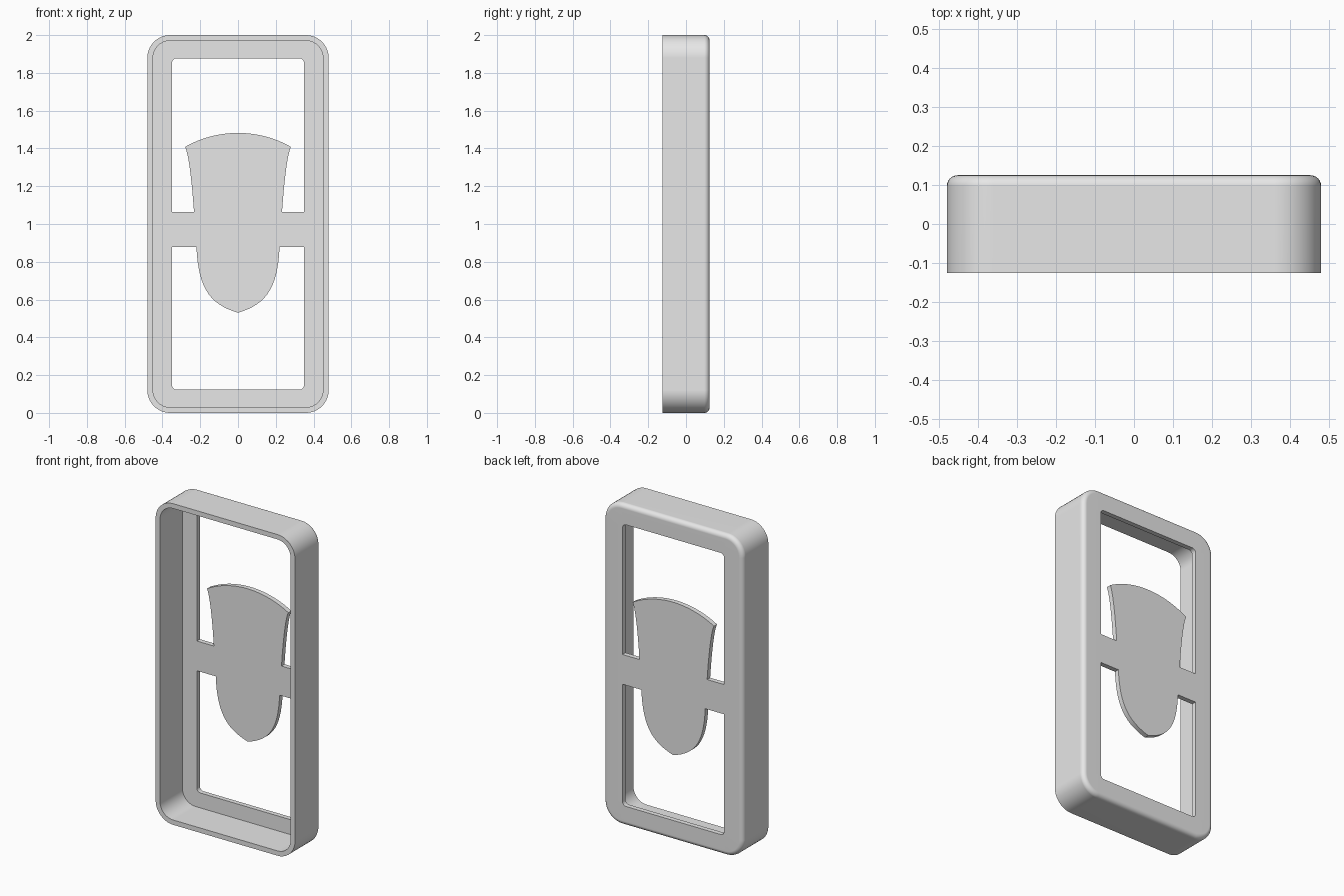
import bpy, bmesh
from math import cos, sin, pi, radians
from mathutils import Vector
from mathutils.geometry import interpolate_bezier

if "Cube" in bpy.data.objects:
    bpy.data.objects.remove(bpy.data.objects["Cube"], do_unlink=True)

FRONT, BACK = -0.125, 0.125
PLATE = BACK - 0.03            # inner face of the back plate
WALL, BEVEL = 0.03, 0.028
HALF_W, HALF_H, RADIUS = 0.48, 1.0, 0.12
WIN_W, WIN_H, WIN_R = 0.35, 0.877, 0.025
BAR_LOW, BAR_HIGH = 0.878, 1.063

grey = bpy.data.materials.new("light grey")
grey.use_nodes = True
grey.diffuse_color = (0.8, 0.8, 0.8, 1)
grey.node_tree.nodes["Principled BSDF"].inputs["Base Color"].default_value = (0.8, 0.8, 0.8, 1)

bm = bmesh.new()


def ring(w, h, r, y, steps=10):
    """Rounded rectangle with extra points where the crossbar meets the sides."""
    pts = []
    for k, (sx, sz) in enumerate([(1, 1), (-1, 1), (-1, -1), (1, -1)]):
        for i in range(steps + 1):
            a = (k + i / steps) * pi / 2
            pts.append((sx * (w - r) + r * cos(a), y, 1 + sz * (h - r) + r * sin(a)))
        if k == 1:
            pts += [(-w, y, BAR_HIGH), (-w, y, BAR_LOW)]
        if k == 3:
            pts += [(w, y, BAR_LOW), (w, y, BAR_HIGH)]
    return [bm.verts.new(p) for p in pts]


def inset_ring(d, y):
    return ring(HALF_W - d, HALF_H - d, RADIUS - d, y)


def bridge(a, b):
    for i in range(len(a)):
        j = (i + 1) % len(a)
        bm.faces.new((a[i], a[j], b[j], b[i]))


# Tray-like frame: inner wall, front rim, outer wall, rounded back edge, window
rings = [ring(WIN_W, WIN_H, WIN_R, PLATE), inset_ring(WALL, PLATE),
         inset_ring(WALL, FRONT), inset_ring(0, FRONT)]
for i in range(7):
    a = i / 6 * pi / 2
    rings.append(inset_ring(BEVEL * (1 - cos(a)), BACK - BEVEL * (1 - sin(a))))
rings.append(ring(WIN_W, WIN_H, WIN_R, BACK))
for i in range(len(rings)):
    bridge(rings[i], rings[(i + 1) % len(rings)])


# Shield with crossbar: half outline from top centre to bottom tip, mirrored
def curve(*points, n=16):
    return [tuple(p)[:2] for p in interpolate_bezier(*[Vector((x, z, 0)) for x, z in points], n)]


half = curve((0, 1.482), (0.1, 1.482), (0.2, 1.455), (0.28, 1.408))
half += curve((0.28, 1.408), (0.262, 1.37), (0.245, 1.24), (0.233, BAR_HIGH))[1:]
half += [(WIN_W, BAR_HIGH), (WIN_W, BAR_LOW)]
half += curve((0.22, BAR_LOW), (0.21, 0.66), (0.15, 0.575), (0, 0.53))
outline = half + [(-x, z) for x, z in half[-2:0:-1]]
layers = [[bm.verts.new((x, y, z)) for x, z in outline] for y in (PLATE, BACK)]
for layer in layers:
    bm.faces.new(layer)
bridge(*layers)

# Weld the bar ends into the window sides, removing the faces between them
bar_mid = (BAR_LOW + BAR_HIGH) / 2
inner = [f for f in bm.faces
         if abs(abs(f.calc_center_median().x) - WIN_W) < 1e-4
         and abs(f.calc_center_median().z - bar_mid) < 1e-4
         and abs(f.normal.x) < 2 and all(abs(abs(v.co.x) - WIN_W) < 1e-4 for v in f.verts)]
bmesh.ops.delete(bm, geom=inner, context='FACES_ONLY')
bmesh.ops.remove_doubles(bm, verts=bm.verts[:], dist=1e-4)
bmesh.ops.recalc_face_normals(bm, faces=bm.faces[:])

mesh = bpy.data.meshes.new("frame_with_shield")
bm.to_mesh(mesh)
bm.free()
mesh.materials.append(grey)
frame = bpy.data.objects.new("frame_with_shield", mesh)
bpy.context.collection.objects.link(frame)

# Smooth rounded edges, flat large faces
bpy.ops.object.select_all(action='DESELECT')
frame.select_set(True)
bpy.context.view_layer.objects.active = frame
bpy.ops.object.shade_smooth_by_angle(angle=radians(30))
weighted = frame.modifiers.new("weighted_normals", 'WEIGHTED_NORMAL')
weighted.keep_sharp = True
